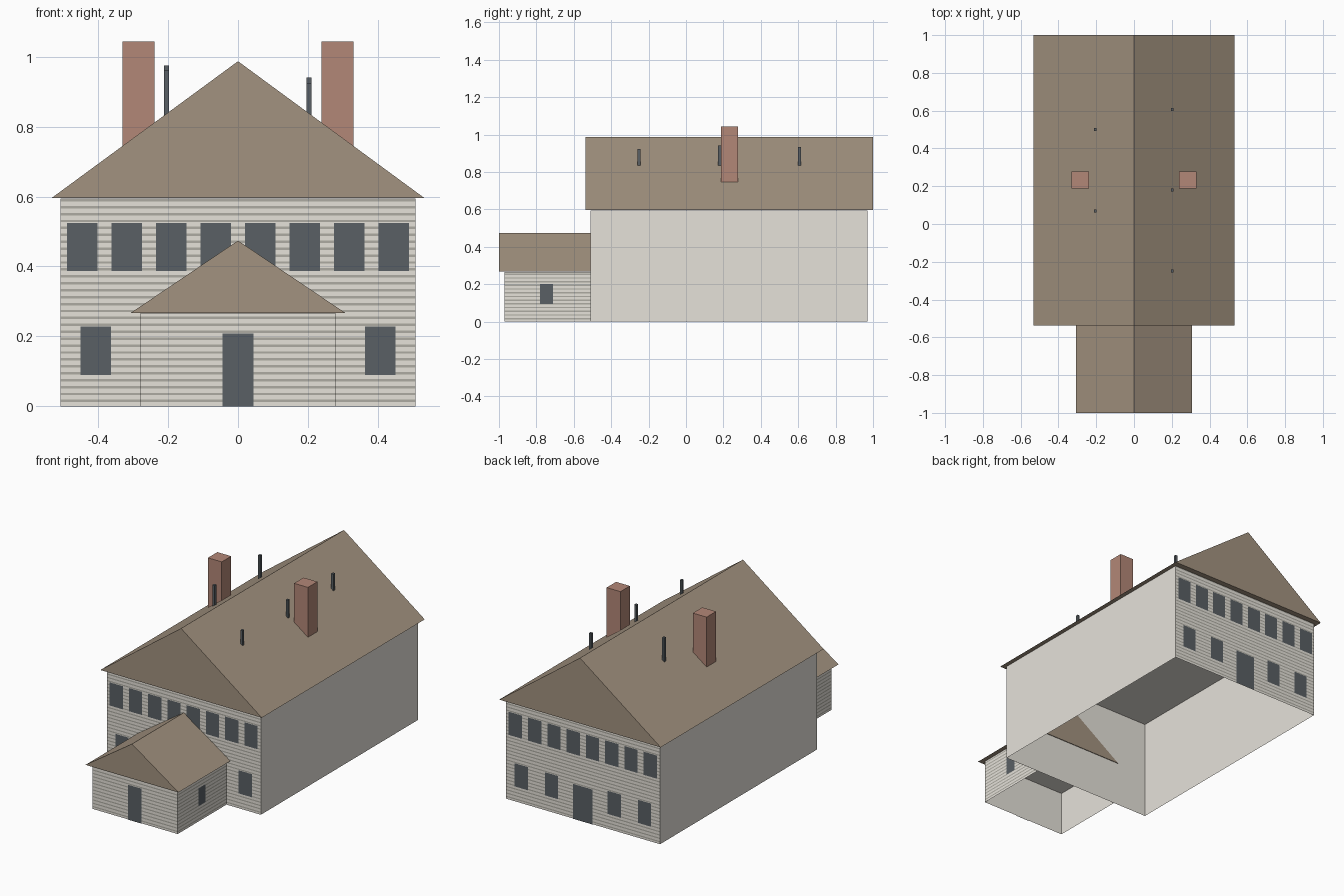
import bpy, bmesh
from mathutils import Vector

cube = bpy.data.objects.get("Cube")
if cube:
    bpy.data.objects.remove(cube, do_unlink=True)


def material(name, rgb):
    m = bpy.data.materials.new(name)
    m.use_nodes = True
    m.diffuse_color = (*rgb, 1)
    bsdf = next(n for n in m.node_tree.nodes if n.type == 'BSDF_PRINCIPLED')
    bsdf.inputs["Base Color"].default_value = (*rgb, 1)
    return m


WALL = material("pale_wall", (0.79, 0.76, 0.70))
GROOVE = material("siding_groove", (0.42, 0.41, 0.36))
ROOF = material("brown_roof", (0.365, 0.29, 0.215))
GLASS = material("slate_grey", (0.10, 0.116, 0.128))
BRICK = material("red_brick", (0.45, 0.245, 0.185))


def finish(name, bm, mat):
    mesh = bpy.data.meshes.new(name)
    bm.to_mesh(mesh)
    bm.free()
    mesh.materials.append(mat)
    ob = bpy.data.objects.new(name, mesh)
    bpy.context.collection.objects.link(ob)


def add_box(bm, lo, hi):
    lo, hi = Vector(lo), Vector(hi)
    for v in bmesh.ops.create_cube(bm, size=1)["verts"]:
        v.co = (lo + hi) / 2 + v.co * (hi - lo)


def box(name, lo, hi, mat):
    bm = bmesh.new()
    add_box(bm, lo, hi)
    finish(name, bm, mat)


def shell(name, half, y0, y1, top):
    """Walls and ceiling, open underneath."""
    bm = bmesh.new()
    add_box(bm, (-half, y0, 0), (half, y1, top - 0.002))
    floor = [f for f in bm.faces if f.calc_center_median().z < 0.001]
    bmesh.ops.delete(bm, geom=floor, context='FACES_ONLY')
    finish(name, bm, WALL)


def gable_roof(name, half, y0, y1, eave, ridge):
    """Closed triangular prism."""
    bm = bmesh.new()
    outline = [(-half, eave), (half, eave), (0, ridge)]
    a, b = ([bm.verts.new((x, y, z)) for x, z in outline] for y in (y0, y1))
    bm.faces.new(a)
    bm.faces.new(b[::-1])
    for i in range(3):
        j = (i + 1) % 3
        bm.faces.new((a[j], a[i], b[i], b[j]))
    bmesh.ops.recalc_face_normals(bm, faces=bm.faces)
    finish(name, bm, ROOF)


def plate(bm, axis, at, out, a, b, z0, z1, lift):
    """Flat panel just outside a wall, facing outward along the axis."""
    d = at + out * lift
    corners = [(a, z0), (b, z0), (b, z1), (a, z1)]
    pts = [(u, d, z) if axis == 'y' else (d, u, z) for u, z in corners]
    face = bm.faces.new([bm.verts.new(p) for p in pts])
    face.normal_update()
    if face.normal['xy'.index(axis)] * out < 0:
        face.normal_flip()


def siding(name, axis, at, out, a, b, top, pitch=0.0198):
    bm = bmesh.new()
    for i in range(int(top / pitch)):
        z = (i + 0.6) * pitch
        plate(bm, axis, at, out, a, b, z, z + 0.35 * pitch, 0.0015)
    finish(name, bm, GROOVE)


def opening(name, axis, at, out, centre, width, z0, z1):
    bm = bmesh.new()
    plate(bm, axis, at, out, centre - width / 2, centre + width / 2, z0, z1, 0.003)
    finish(name, bm, GLASS)


# Main house
HALF, FRONT, BACK, EAVE, RIDGE = 0.508, -0.51, 0.97, 0.596, 0.987
shell("main_walls", HALF, FRONT, BACK, EAVE)
gable_roof("main_roof", 0.533, -0.537, 1.0, EAVE, RIDGE)
siding("front_siding", 'y', FRONT, -1, -HALF, HALF, EAVE)
siding("back_siding", 'y', BACK, 1, -HALF, HALF, EAVE)

# Entrance wing
WING, WING_FRONT, WING_EAVE = 0.281, -0.97, 0.267
shell("wing_walls", WING, WING_FRONT, FRONT, WING_EAVE)
gable_roof("wing_roof", 0.307, -1.0, FRONT + 0.004, WING_EAVE, 0.474)
siding("wing_front_siding", 'y', WING_FRONT, -1, -WING, WING, WING_EAVE)
opening("front_door", 'y', WING_FRONT, -1, 0, 0.09, 0, 0.208)

# Upper windows on both ends, lower windows, and wing side windows
for label, at, out in (("front", FRONT, -1), ("back", BACK, 1)):
    for i in range(8):
        opening(f"{label}_upper_window", 'y', at, out, (i - 3.5) * 0.1273, 0.088, 0.387, 0.525)
for s in (-1, 1):
    opening("front_lower_window", 'y', FRONT, -1, s * 0.407, 0.088, 0.09, 0.228)
    for x in (0.207, 0.407):
        opening("back_lower_window", 'y', BACK, 1, s * x, 0.088, 0.09, 0.228)
    siding("wing_side_siding", 'x', s * WING, s, WING_FRONT, FRONT, WING_EAVE)
    opening("wing_side_window", 'x', s * WING, s, -0.745, 0.07, 0.093, 0.2)
opening("back_door", 'y', BACK, 1, 0, 0.13, 0, 0.208)

# Chimneys
for s in (-1, 1):
    x0, x1 = sorted((s * 0.239, s * 0.33))
    box("chimney", (x0, 0.188, 0.72), (x1, 0.277, 1.043), BRICK)

# Vent pipes: x, y, top
for x, y, top in ((-0.205, 0.07, 0.961), (-0.205, 0.5, 0.975),
                  (0.203, -0.25, 0.923), (0.203, 0.18, 0.94), (0.203, 0.607, 0.933)):
    box("vent_pipe", (x - 0.007, y - 0.008, 0.8), (x + 0.007, y + 0.008, top), GLASS)
